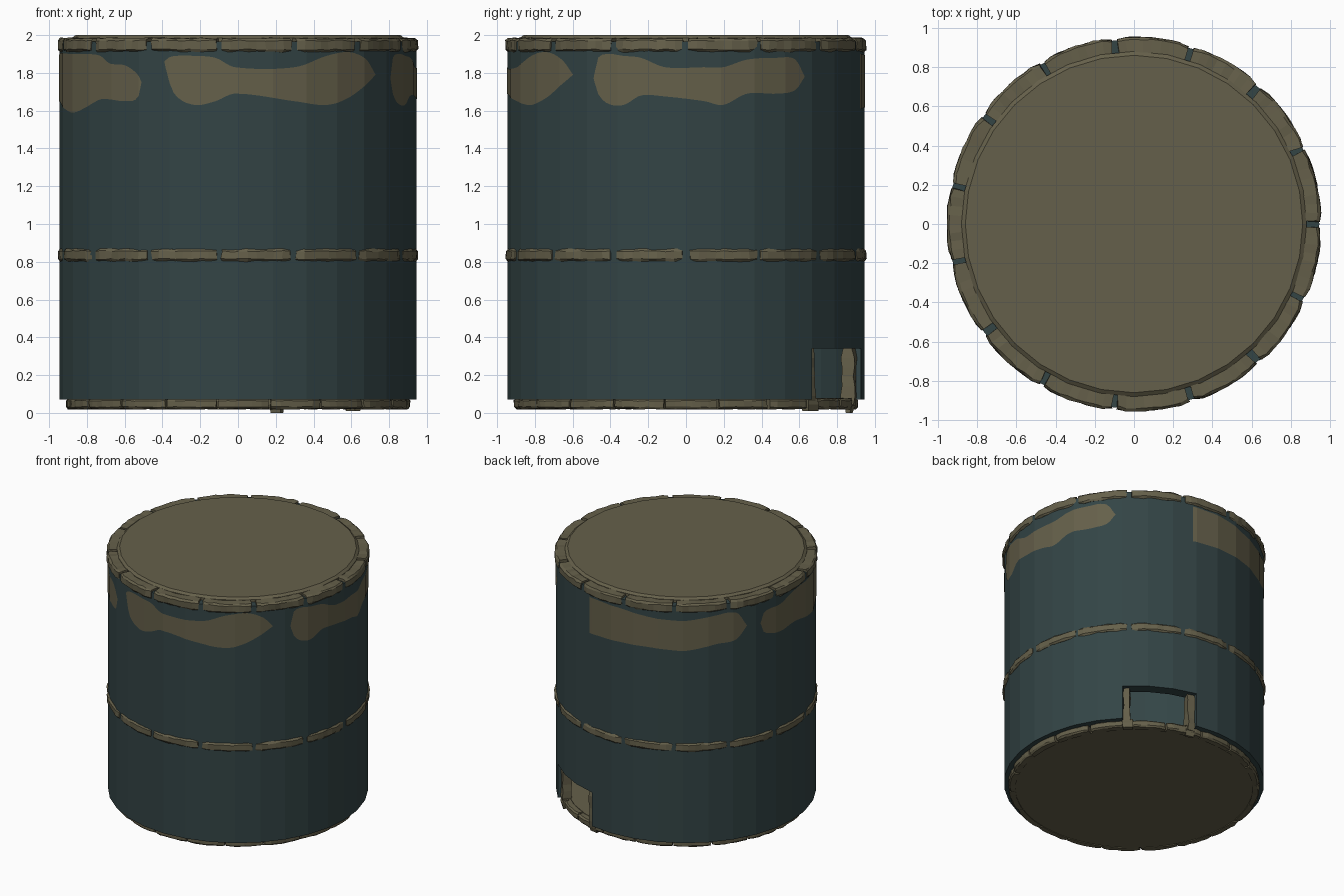
import bpy, bmesh, math, random
from mathutils import Vector

if "Cube" in bpy.data.objects:
    bpy.data.objects.remove(bpy.data.objects["Cube"])

random.seed(4)
SEG = 32
STEP = 360 / SEG
R_OUT, R_IN = 0.945, 0.86


def material(name, rgb):
    m = bpy.data.materials.new(name)
    m.diffuse_color = (*rgb, 1)
    m.use_nodes = True
    m.node_tree.nodes["Principled BSDF"].inputs["Base Color"].default_value = m.diffuse_color
    return m


TEAL = material("dark teal", (0.033, 0.058, 0.060))
STONE = material("olive stone", (0.131, 0.117, 0.069))


def polar(deg, r, z):
    a = math.radians(deg)
    return Vector((r * math.cos(a), r * math.sin(a), z))


def finish(name, bm, mat, recalc=True):
    if recalc:
        bmesh.ops.recalc_face_normals(bm, faces=bm.faces)
    me = bpy.data.meshes.new(name)
    bm.to_mesh(me)
    bm.free()
    me.materials.append(mat)
    ob = bpy.data.objects.new(name, me)
    bpy.context.collection.objects.link(ob)
    return ob


def disc(name, profile, mat):
    """Closed solid turned from (radius, z) pairs, bottom to top."""
    bm = bmesh.new()
    rings = [[bm.verts.new(polar(i * STEP, r, z)) for i in range(SEG)] for r, z in profile]
    for a, b in zip(rings, rings[1:]):
        for i in range(SEG):
            j = (i + 1) % SEG
            bm.faces.new((a[i], a[j], b[j], b[i]))
    bm.faces.new(rings[0][::-1])
    bm.faces.new(rings[-1])
    return finish(name, bm, mat)


# Hollow wall with a doorway three facets wide
def wall():
    bm = bmesh.new()
    zs = (0.07, 0.34, 1.965)
    door = (4, 5, 6)
    o = [[bm.verts.new(polar(i * STEP, R_OUT, z)) for z in zs] for i in range(SEG)]
    n = [[bm.verts.new(polar(i * STEP, R_IN, z)) for z in zs] for i in range(SEG)]
    for i in range(SEG):
        j = (i + 1) % SEG
        low = 1 if i in door else 0
        for k in range(low, 2):
            bm.faces.new((o[i][k], o[j][k], o[j][k + 1], o[i][k + 1]))
            bm.faces.new((n[j][k], n[i][k], n[i][k + 1], n[j][k + 1]))
        bm.faces.new((o[i][2], o[j][2], n[j][2], n[i][2]))
        bm.faces.new((o[j][low], o[i][low], n[i][low], n[j][low]))
    for i in (door[0], door[-1] + 1):
        bm.faces.new((o[i][0], o[i][1], n[i][1], n[i][0]))
    finish("tank_wall", bm, TEAL)


# Ring of rough, chipped stone blocks
def block_ring(name, count, start, r0, r1, z0, z1, gap, jit, cols=8):
    bm = bmesh.new()
    b = min(0.012, (z1 - z0) * 0.2)
    section = [(r0, z0), (r1 - b, z0), (r1, z0 + b), (r1, z1 - b), (r1 - b, z1), (r0, z1)]
    for c in range(count):
        a0 = start + c * 360 / count + gap * random.uniform(0.3, 0.7)
        a1 = start + (c + 1) * 360 / count - gap * random.uniform(0.3, 0.7)
        rows = []
        for k in range(cols + 1):
            end = k in (0, cols)
            ang = a0 + (a1 - a0) * k / cols
            row = []
            for r, z in section:
                rr = r if r == r0 else r - (0.008 if end else 0) + random.uniform(-jit, jit * 0.5)
                zz = z + random.uniform(-jit, jit) * 0.7
                row.append(bm.verts.new(polar(ang + random.uniform(-0.3, 0.3), rr, zz)))
            rows.append(row)
        m = len(section)
        for p, q in zip(rows, rows[1:]):
            for s in range(m):
                t = (s + 1) % m
                bm.faces.new((p[s], p[t], q[t], q[s]))
        bm.faces.new(rows[0])
        bm.faces.new(rows[-1][::-1])
    finish(name, bm, STONE)


# Worn stone patch lying on the facets; keys are (angle, top, bottom)
def patch(name, keys):
    def sample(a):
        i = max(k for k in range(len(keys) - 1) if keys[k][0] <= a)
        p = [keys[max(0, min(len(keys) - 1, i + d))] for d in (-1, 0, 1, 2)]
        h = p[2][0] - p[1][0]
        t = (a - p[1][0]) / h
        out = []
        for c in (1, 2):
            m0 = (p[2][c] - p[0][c]) / (p[2][0] - p[0][0]) * h
            m1 = (p[3][c] - p[1][c]) / (p[3][0] - p[1][0]) * h
            out.append((2*t**3 - 3*t**2 + 1) * p[1][c] + (t**3 - 2*t**2 + t) * m0
                       + (3*t**2 - 2*t**3) * p[2][c] + (t**3 - t**2) * m1)
        return out

    def facet_r(a):
        off = a % STEP - STEP / 2
        return R_OUT * math.cos(math.radians(STEP / 2)) / math.cos(math.radians(off)) + 0.002

    lo, hi = keys[0][0], keys[-1][0]
    fine = STEP / 8
    angs = [lo] + [k * fine for k in range(math.floor(lo / fine) + 1, math.ceil(hi / fine))] + [hi - 1e-4]
    bm = bmesh.new()
    prev = None
    for a in angs:
        top, bot = sample(a)
        cur = [bm.verts.new(polar(a, facet_r(a), z)) for z in (bot, max(top, bot + 0.001))]
        if prev:
            bm.faces.new((prev[0], cur[0], cur[1], prev[1]))
        prev = cur
    finish(name, bm, STONE, recalc=False)


# Rough stone post standing in the doorway
def post(name, a0, a1, r0, r1, z0, z1, rows=6):
    bm = bmesh.new()
    prev = None
    for k in range(rows + 1):
        z = z0 + (z1 - z0) * k / rows
        pad = 0.008 if k in (0, rows) else 0
        ring = []
        for a, r, s in ((a0, r0, 1), (a0, r1, -1), (a1, r1, -1), (a1, r0, 1)):
            ring.append(bm.verts.new(polar(a + random.uniform(-0.3, 0.3),
                                           r + s * pad + random.uniform(-0.005, 0.005), z)))
        if prev:
            for s in range(4):
                t = (s + 1) % 4
                bm.faces.new((prev[s], prev[t], ring[t], ring[s]))
        else:
            bm.faces.new(ring[::-1])
        prev = ring
    bm.faces.new(prev)
    finish(name, bm, STONE)


wall()
disc("floor", [(0.865, 0.025), (0.865, 0.08)], STONE)
disc("lid", [(0.88, 1.93), (0.88, 1.985), (0.86, 2.0)], STONE)

block_ring("top_stone_ring", 15, 0, 0.875, 0.955, 1.912, 1.983, 2.0, 0.006)
block_ring("middle_stone_ring", 15, 0, 0.925, 0.955, 0.803, 0.868, 1.8, 0.005)
block_ring("bottom_stone_ring", 20, 11, 0.86, 0.912, 0.02, 0.075, 0.8, 0.004, 6)

post("left_door_post", 75.2, 78.7, 0.85, 0.92, 0.04, 0.34)
post("right_door_post", 45.1, 48.2, 0.85, 0.92, 0.04, 0.34)
post("left_door_foot", 74.8, 79.0, 0.87, 0.91, 0.0, 0.08, 2)
post("right_door_foot", 44.8, 49.5, 0.87, 0.925, 0.01, 0.08, 2)

patch("front_patch", [
    (245.6, 1.86, 1.86), (247, 1.88, 1.77), (249.5, 1.89, 1.68), (256, 1.89, 1.63),
    (262.7, 1.88, 1.65), (269, 1.83, 1.69), (288.5, 1.83, 1.65), (299.8, 1.89, 1.63),
    (308.6, 1.91, 1.67), (316, 1.87, 1.74), (320.6, 1.79, 1.79)])
patch("right_patch", [
    (-31.2, 1.77, 1.77), (-30, 1.87, 1.70), (-26.4, 1.90, 1.64), (-20.5, 1.89, 1.63),
    (-14.7, 1.88, 1.68), (-6.7, 1.83, 1.675), (6, 1.83, 1.65), (12, 1.83, 1.63),
    (20, 1.87, 1.69), (30.5, 1.88, 1.69), (38, 1.87, 1.71), (41.8, 1.78, 1.78)])
patch("back_patch", [
    (77, 1.90, 1.61), (95, 1.89, 1.62), (110, 1.86, 1.62), (125, 1.85, 1.61),
    (138, 1.88, 1.65), (148, 1.88, 1.67), (153, 1.76, 1.76)])
patch("left_patch", [
    (160, 1.75, 1.75), (162, 1.83, 1.67), (172, 1.85, 1.63), (181, 1.90, 1.65),
    (201.4, 1.90, 1.59), (212, 1.90, 1.62), (219.4, 1.89, 1.66), (224, 1.85, 1.66),
    (230.6, 1.84, 1.65), (236, 1.79, 1.67), (237.3, 1.75, 1.75)])
